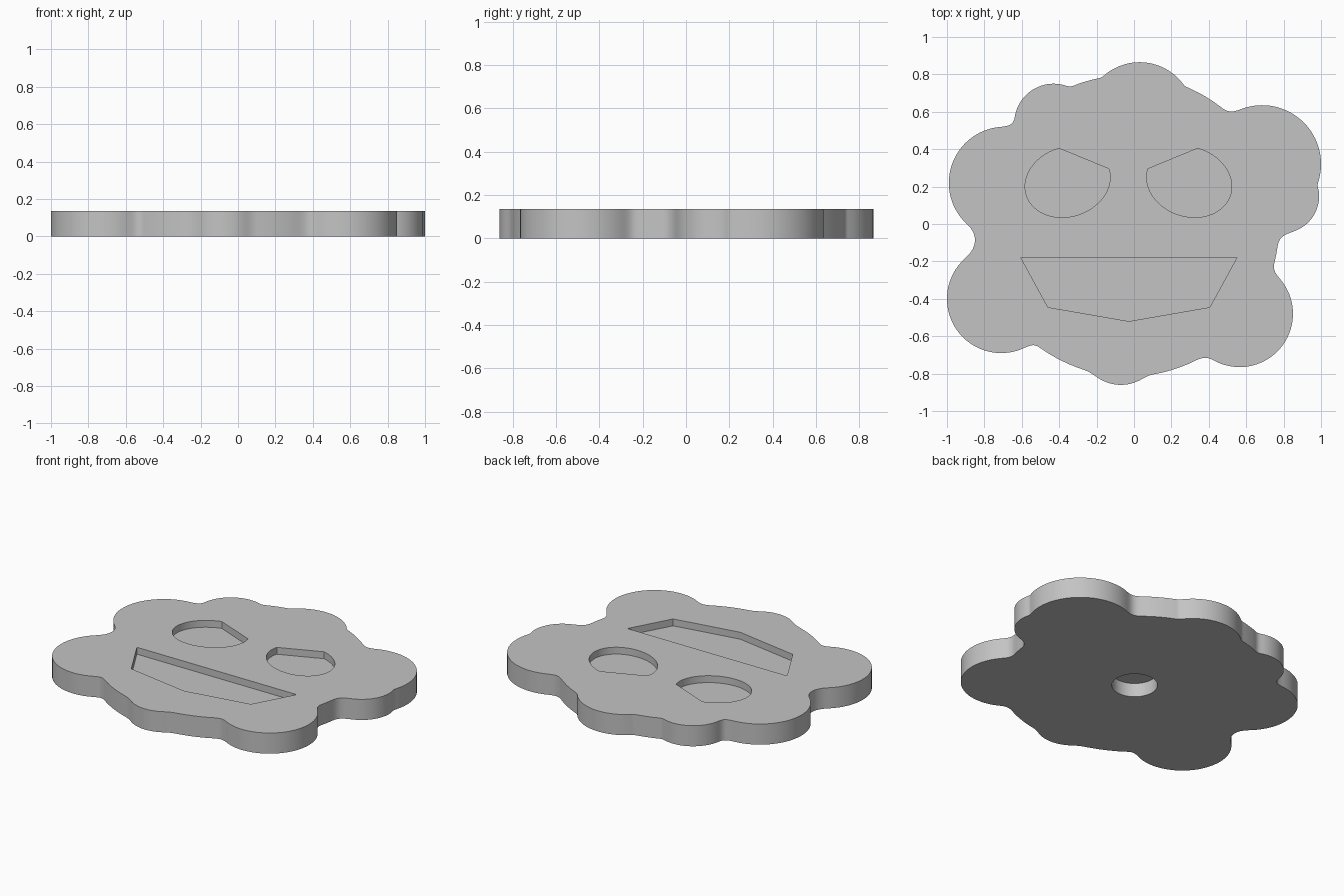
import bpy, bmesh
from math import cos, sin, radians
from mathutils import Vector, geometry

cube = bpy.data.objects.get("Cube")
if cube:
    bpy.data.objects.remove(cube, do_unlink=True)

THICK = 0.135
RECESS = 0.045
MID = -0.03                      # x of the face's mirror line

grey = bpy.data.materials.new("plain_grey")
grey.use_nodes = True
colour = (0.55, 0.55, 0.55, 1)
grey.diffuse_color = colour
grey.node_tree.nodes["Principled BSDF"].inputs["Base Color"].default_value = colour


def arc(cx, cy, r, a0, a1):
    """Counter-clockwise arc points with the end tangents."""
    n = max(4, int((a1 - a0) / 4))
    angles = [radians(a0 + (a1 - a0) * i / n) for i in range(n + 1)]
    pts = [Vector((cx + r * cos(a), cy + r * sin(a))) for a in angles]
    tangents = [Vector((-sin(a), cos(a))) for a in (angles[0], angles[-1])]
    return pts, tangents


def prism(name, pts, z0, z1):
    """Upright solid from a counter-clockwise outline."""
    bm = bmesh.new()
    base = bm.faces.new([bm.verts.new((p[0], p[1], z0)) for p in pts])
    top = bmesh.ops.extrude_face_region(bm, geom=[base])["geom"]
    verts = [v for v in top if isinstance(v, bmesh.types.BMVert)]
    bmesh.ops.translate(bm, verts=verts, vec=(0, 0, z1 - z0))
    bmesh.ops.recalc_face_normals(bm, faces=bm.faces)
    mesh = bpy.data.meshes.new(name)
    bm.to_mesh(mesh)
    bm.free()
    mesh.materials.append(grey)
    obj = bpy.data.objects.new(name, mesh)
    bpy.context.collection.objects.link(obj)
    return obj


# Outline: lobes around a central disc, joined by soft fillets
def disc(a0, a1):
    return (MID, -0.01, 0.805, a0, a1)


arcs = [arc(*a) for a in (
    (0.03, 0.575, 0.29, 37, 130),         # top lobe
    disc(102, 109),
    (-0.43, 0.54, 0.21, 72, 172),         # upper left lobes
    (-0.69, 0.22, 0.3, 96, 228),
    (-0.71, -0.4, 0.29, 131, 291),        # lower left lobe
    disc(234, 250),
    (-0.07, -0.64, 0.22, 234, 300),       # bottom lobe
    disc(281, 293),
    (0.565, -0.48, 0.285, 241, 397),      # lower right lobe
    disc(346, 352),
    (0.79, 0.15, 0.2, 290, 365),          # upper right lobes
    (0.685, 0.32, 0.315, -18, 111),
    disc(52, 66),
)]
outline = []
for i, (pts, tan) in enumerate(arcs):
    nxt, ntan = arcs[(i + 1) % len(arcs)]
    reach = 0.45 * (nxt[0] - pts[-1]).length
    blend = geometry.interpolate_bezier(
        pts[-1], pts[-1] + tan[1] * reach, nxt[0] - ntan[0] * reach, nxt[0], 9)
    outline += pts + [Vector(p[:2]) for p in blend[1:-1]]
plate = prism("face_plate", outline, 0, THICK)

# Eyes: tilted ovals with a slanted flat brow, mirrored
eye = []
for i in range(61):
    t = radians(101.5 + (374 - 101.5) * i / 60)
    eye.append((-0.355 + 0.2275 * cos(t), 0.225 + 0.025 * cos(t) + 0.188 * sin(t)))
other_eye = [(2 * MID - x, y) for x, y in reversed(eye)]

# Mouth: flat upper lip, pointed lower lip
mouth = [(0.55, -0.18), (-0.605, -0.18), (-0.46, -0.445), (-0.027, -0.52), (0.405, -0.445)]

# Round blind socket underneath
socket = arc(MID, -0.03, 0.135, 0, 360)[0][:-1]

floor = THICK - RECESS
cutters = [
    prism("right_eye_cutter", eye, floor, THICK + 0.1),
    prism("left_eye_cutter", other_eye, floor, THICK + 0.1),
    prism("mouth_cutter", mouth, floor, THICK + 0.1),
    prism("socket_cutter", socket, -0.1, 0.09),
]
bpy.ops.object.select_all(action='DESELECT')
plate.select_set(True)
bpy.context.view_layer.objects.active = plate
for cutter in cutters:
    cutter.hide_render = True
    mod = plate.modifiers.new(cutter.name, 'BOOLEAN')
    mod.operation = 'DIFFERENCE'
    mod.solver = 'EXACT'
    mod.object = cutter
    bpy.ops.object.modifier_apply(modifier=mod.name)
    bpy.data.objects.remove(cutter, do_unlink=True)

bpy.ops.object.shade_smooth_by_angle(angle=radians(30))
